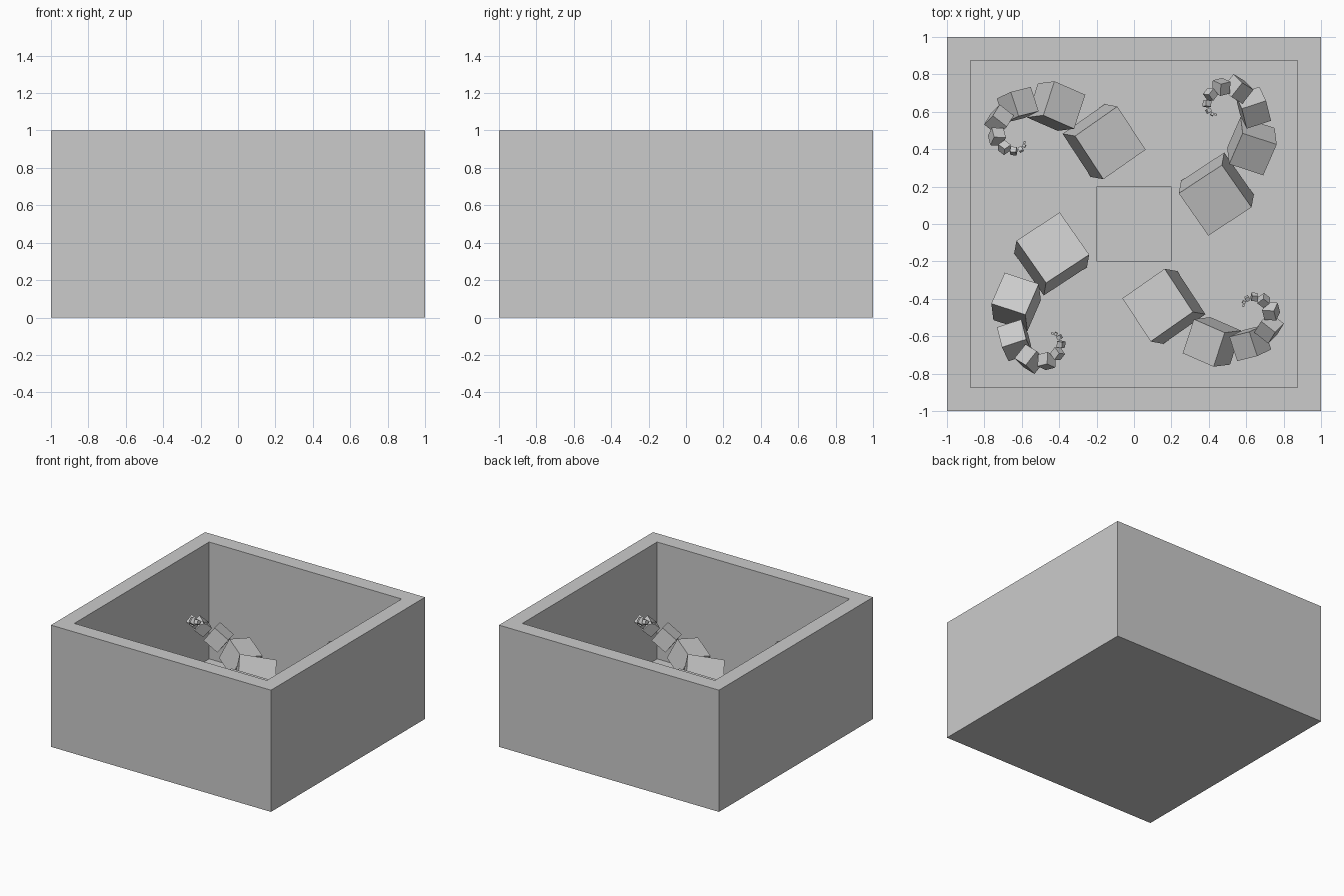
import bpy
import bmesh
from math import radians
from mathutils import Euler, Matrix

old = bpy.data.objects.get("Cube")
if old:
    bpy.data.objects.remove(old)

# Single plain grey
grey = bpy.data.materials.new("plain_grey")
grey.use_nodes = True
colour = (0.6, 0.6, 0.6, 1)
grey.diffuse_color = colour
grey.node_tree.nodes["Principled BSDF"].inputs["Base Color"].default_value = colour


def finish(name, bm):
    mesh = bpy.data.meshes.new(name)
    bm.normal_update()
    bm.to_mesh(mesh)
    bm.free()
    mesh.materials.append(grey)
    obj = bpy.data.objects.new(name, mesh)
    bpy.context.collection.objects.link(obj)


def add_box(bm, matrix):
    bmesh.ops.create_cube(bm, size=1, matrix=matrix)


# Open tray: inset the top face for the flat rim, then extrude it down to the floor
WALL, FLOOR = 0.125, 0.04
bm = bmesh.new()
add_box(bm, Matrix.Translation((0, 0, 0.5)) @ Matrix.Diagonal((2, 2, 1, 1)))
bm.normal_update()
top = max(bm.faces, key=lambda f: f.calc_center_median().z)
bmesh.ops.inset_region(bm, faces=[top], thickness=WALL, use_even_offset=True)
well = bmesh.ops.extrude_discrete_faces(bm, faces=[top])["faces"][0]
for v in well.verts:
    v.co.z = FLOOR
finish("open_tray", bm)

# Central block, with its foot sunk just under the floor
bm = bmesh.new()
add_box(bm, Matrix.Translation((0, 0, 0.21)) @ Matrix.Diagonal((0.4, 0.4, 0.38, 1)))
finish("central_block", bm)

# Four curling arms: each cube repeats the same move, turn and shrink
SIZE, SHRINK, COUNT = 0.4, 0.7, 10
turn = Euler((radians(-10), radians(-10), radians(35))).to_matrix().to_4x4()
step = Matrix.Translation((0.16, -0.44, 0)) @ turn @ Matrix.Scale(SHRINK, 4)
start = Matrix.Translation((0, 0, SIZE / 2))

for i, side in enumerate(("front", "left", "back", "right")):
    bm = bmesh.new()
    place = start @ Matrix.Rotation(radians(90 * i), 4, "Z")
    for _ in range(COUNT):
        place = place @ step
        add_box(bm, place @ Matrix.Scale(SIZE, 4))
    finish(side + "_spiral_arm", bm)
